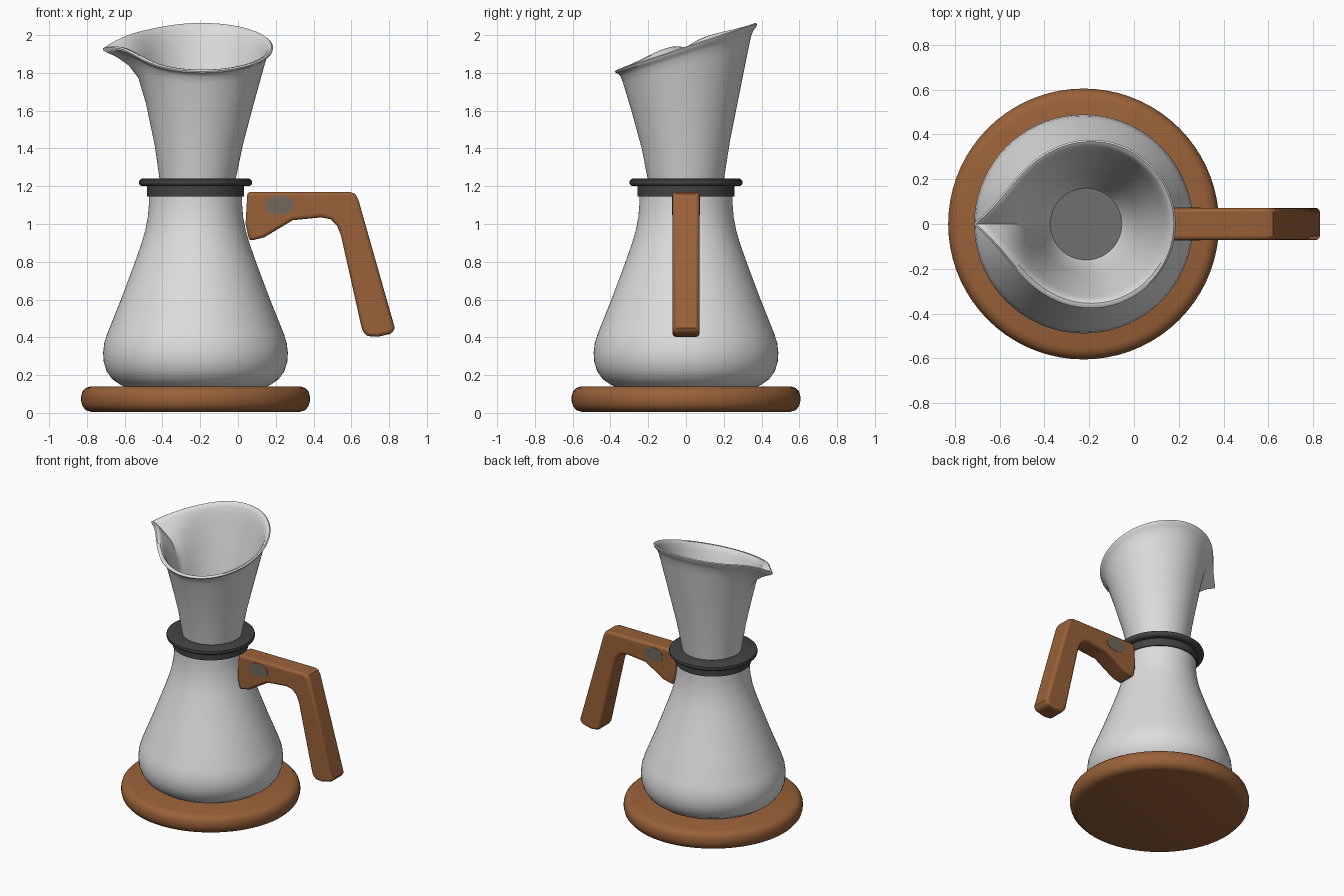
import bpy, bmesh, math
from math import sin, cos, exp, pi

if "Cube" in bpy.data.objects:
    bpy.data.objects.remove(bpy.data.objects["Cube"])

AXIS_X = -0.225
SEGMENTS = 72


def material(name, colour):
    mat = bpy.data.materials.new(name)
    mat.use_nodes = True
    mat.diffuse_color = (*colour, 1)
    bsdf = mat.node_tree.nodes["Principled BSDF"]
    bsdf.inputs["Base Color"].default_value = (*colour, 1)
    bsdf.inputs["Roughness"].default_value = 0.6
    return mat


wood = material("warm wood", (0.32, 0.12, 0.04))
pale = material("pale grey", (0.72, 0.72, 0.72))
dark = material("dark rubber", (0.055, 0.055, 0.055))
grey = material("filter grey", (0.16, 0.165, 0.155))
worn = material("worn wood grey", (0.17, 0.14, 0.105))


def finish(name, bm, mat, angle=40):
    bmesh.ops.recalc_face_normals(bm, faces=bm.faces)
    mesh = bpy.data.meshes.new(name)
    bm.to_mesh(mesh)
    bm.free()
    obj = bpy.data.objects.new(name, mesh)
    bpy.context.collection.objects.link(obj)
    mesh.materials.append(mat)
    bpy.ops.object.select_all(action="DESELECT")
    obj.select_set(True)
    bpy.context.view_layer.objects.active = obj
    bpy.ops.object.shade_smooth_by_angle(angle=math.radians(angle))
    return obj


def rings(name, count, point, mat, cap=False, closed=False):
    """Skin a stack of rings; point(level, angle) gives each vertex."""
    bm = bmesh.new()
    loops = [[bm.verts.new(point(i, 2 * pi * k / SEGMENTS)) for k in range(SEGMENTS)]
             for i in range(count)]
    pairs = list(zip(loops, loops[1:]))
    if closed:
        pairs.append((loops[-1], loops[0]))
    for a, b in pairs:
        for k in range(SEGMENTS):
            n = (k + 1) % SEGMENTS
            bm.faces.new((a[k], a[n], b[n], b[k]))
    if cap:
        bm.faces.new(loops[0])
        bm.faces.new(loops[-1])
    return finish(name, bm, mat)


def lathe(name, profile, mat, **options):
    def point(i, angle):
        r, z = profile[i]
        return (AXIS_X + r * cos(angle), r * sin(angle), z)
    return rings(name, len(profile), point, mat, **options)


# Round wooden base
lathe("base", [(0.55, 0.005), (0.58, 0.014), (0.598, 0.035), (0.605, 0.06),
               (0.605, 0.09), (0.597, 0.115), (0.58, 0.132), (0.555, 0.14)],
      wood, cap=True)

# Flask body
lathe("flask", [(0.36, 0.13), (0.40, 0.15), (0.44, 0.178), (0.47, 0.22), (0.486, 0.27),
                (0.489, 0.32), (0.483, 0.37), (0.467, 0.42), (0.395, 0.6), (0.32, 0.8),
                (0.285, 0.9), (0.265, 0.97), (0.252, 1.04), (0.247, 1.1), (0.247, 1.16)],
      pale, cap=True)

# Rubber collar with its neck band
lathe("collar", [(0.19, 1.15), (0.256, 1.145), (0.256, 1.2), (0.285, 1.2), (0.297, 1.209),
                 (0.3, 1.22), (0.297, 1.232), (0.285, 1.24), (0.19, 1.24)],
      dark, closed=True)

# Funnel levels: height fraction, radius, spout weight; outside, lip, inside
LEVELS = [(0, 0.195, 0), (0.3, 0.234, 0), (0.6, 0.285, 0.02), (0.78, 0.317, 0.1),
          (0.87, 0.333, 0.35), (0.93, 0.345, 0.7), (0.96, 0.358, 0.93), (0.978, 0.373, 1),
          (0.992, 0.376, 1), (1, 0.368, 0.98), (0.995, 0.354, 0.92), (0.975, 0.343, 0.83),
          (0.93, 0.33, 0.6), (0.86, 0.316, 0.26), (0.7, 0.283, 0.04), (0.4, 0.226, 0),
          (0.06, 0.175, 0), (0.02, 0.16, 0)]


def funnel_point(i, angle):
    f, r, weight = LEVELS[i]
    away = abs(angle - pi)
    radius = r + 0.15 * weight * exp(-away / 0.26)
    top = 1.94 + 0.125 * r / 0.37 * sin(angle)
    top += 0.035 * exp(-(away / 0.6) ** 2) - 0.04 * exp(-away / 0.15)
    centre = AXIS_X + 0.01 + 0.025 * f
    return (centre + radius * cos(angle), radius * sin(angle), 1.2 + f * (top - 1.2))


rings("funnel", len(LEVELS), funnel_point, pale)

# Filter plate at the bottom of the funnel
lathe("filter_plate", [(0.17, 1.195), (0.17, 1.215)], grey, cap=True)

# Bent wooden handle, an extruded side profile with rounded edges
SIDE = [(0.05, 1.17), (0.59, 1.17), (0.62, 1.16), (0.637, 1.13), (0.83, 0.45), (0.815, 0.42),
        (0.74, 0.403), (0.68, 0.407), (0.657, 0.44), (0.545, 0.94), (0.525, 0.99),
        (0.49, 1.025), (0.44, 1.035), (0.29, 1.02), (0.14, 0.93), (0.06, 0.91), (0.04, 1.0)]
bm = bmesh.new()
side = bm.faces.new([bm.verts.new((x, -0.072, z)) for x, z in SIDE])
sweep = bmesh.ops.extrude_face_region(bm, geom=[side])
bmesh.ops.translate(bm, vec=(0, 0.144, 0),
                    verts=[v for v in sweep["geom"] if isinstance(v, bmesh.types.BMVert)])
handle = finish("handle", bm, wood)
bevel = handle.modifiers.new("rounded edges", "BEVEL")
bevel.width = 0.018
bevel.segments = 3
bevel.limit_method = "ANGLE"
bevel.angle_limit = math.radians(50)

# Worn patches on both sides of the handle
for label, sign in (("front", -1), ("back", 1)):
    bm = bmesh.new()
    bmesh.ops.create_cone(bm, cap_ends=True, segments=24, radius1=1, radius2=1, depth=1)
    for v in bm.verts:
        x, y, z = v.co
        v.co = (0.22 + 0.078 * x, sign * 0.072 + 0.004 * z, 1.1 + 0.052 * y)
    finish(label + "_handle_patch", bm, worn)
